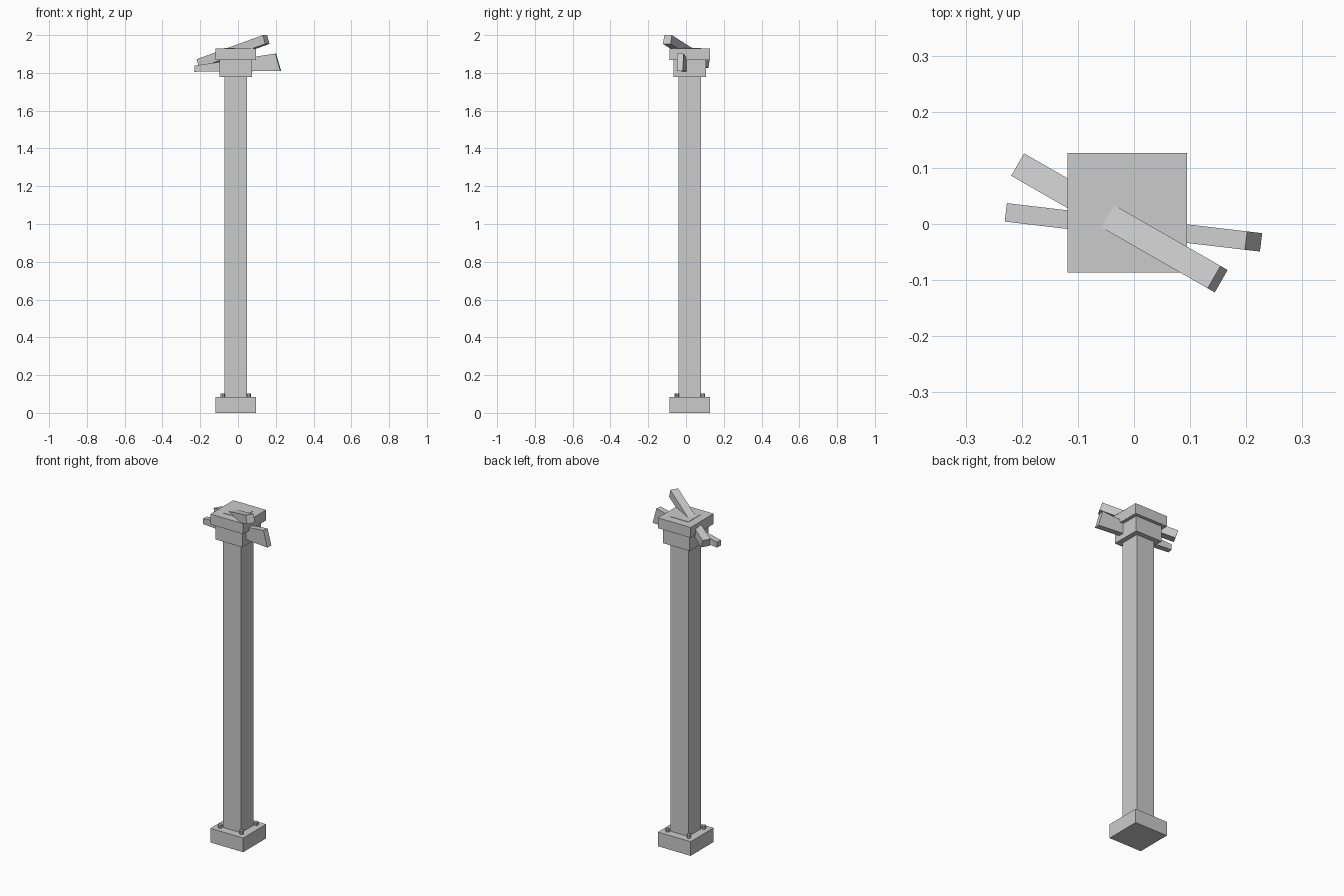
import bpy, bmesh, math
from mathutils import Matrix

if "Cube" in bpy.data.objects:
    bpy.data.objects.remove(bpy.data.objects["Cube"])

CX, CY = -0.012, 0.02   # centre line of the post


def finish(bm, name):
    bmesh.ops.recalc_face_normals(bm, faces=bm.faces)
    me = bpy.data.meshes.new(name)
    bm.to_mesh(me)
    bm.free()
    ob = bpy.data.objects.new(name, me)
    bpy.context.collection.objects.link(ob)
    return ob


def block(name, width, z0, z1):
    """Square block on the post centre line."""
    bm = bmesh.new()
    bmesh.ops.create_cube(bm, size=1, matrix=Matrix.Translation((CX, CY, (z0 + z1) / 2))
                          @ Matrix.Diagonal((width, width, z1 - z0, 1)))
    return finish(bm, name)


def board(name, profile, width, centre, angle):
    """Side profile (along, up) extruded to a width, then turned about z."""
    bm = bmesh.new()
    face = bm.faces.new([bm.verts.new((s, -width / 2, z)) for s, z in profile])
    ext = bmesh.ops.extrude_face_region(bm, geom=[face])
    verts = [v for v in ext["geom"] if isinstance(v, bmesh.types.BMVert)]
    bmesh.ops.translate(bm, verts=verts, vec=(0, width, 0))
    ob = finish(bm, name)
    ob.data.transform(Matrix.Translation(centre)
                      @ Matrix.Rotation(math.radians(angle), 4, "Z"))
    return ob


# Post with its base, collar and cap
block("base", 0.213, 0, 0.083)
block("post", 0.1175, 0.04, 1.931)
block("collar", 0.174, 1.778, 1.87)
block("cap", 0.213, 1.868, 1.929)

# Four bolts on the base corners
for i, (sx, sy) in enumerate([(-1, -1), (1, -1), (1, 1), (-1, 1)]):
    bm = bmesh.new()
    bmesh.ops.create_cone(bm, cap_ends=True, segments=8, radius1=0.011, radius2=0.011, depth=0.05,
                          matrix=Matrix.Translation((CX + sx * 0.069, CY + sy * 0.069, 0.078)))
    finish(bm, f"bolt_{i + 1}")

# Tilted bar through the cap
tilt, half_l, half_t = math.radians(17.5), 0.2115, 0.0243
c, s = math.cos(tilt), math.sin(tilt)
corners = [(-half_l, -half_t), (half_l, -half_t), (half_l, half_t), (-half_l, half_t)]
board("upper_arm", [(a * c - b * s, a * s + b * c) for a, b in corners],
      0.046, (-0.026, 0.002, 1.913), -29.8)

# Tapered board through the collar
board("lower_arm", [(-0.229, 1.806), (0.229, 1.81), (0.202, 1.902), (-0.229, 1.838)],
      0.033, (-0.001, -0.006, 0), -6.7)
